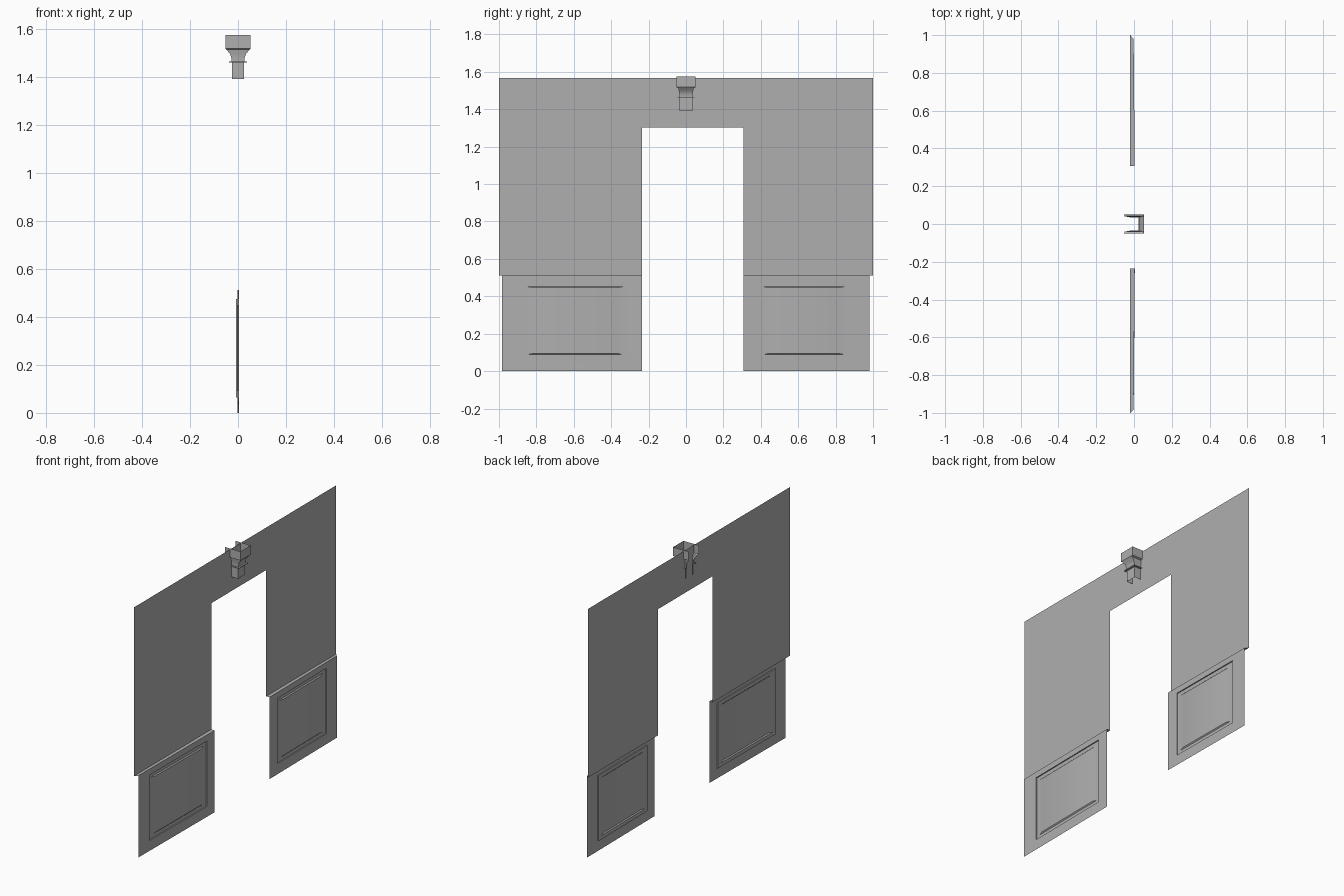
import bpy, bmesh, math

if "Cube" in bpy.data.objects:
    bpy.data.objects.remove(bpy.data.objects["Cube"])

WALL_X = -0.02
LEDGE_Z = 0.512
OPEN_L, OPEN_R, OPEN_TOP = -0.236, 0.307, 1.302
TOP = 1.568

grey = bpy.data.materials.new("dark_grey")
grey.diffuse_color = (0.43, 0.43, 0.43, 1)
grey.use_nodes = True
grey.node_tree.nodes["Principled BSDF"].inputs["Base Color"].default_value = grey.diffuse_color


def finish(name, bm):
    mesh = bpy.data.meshes.new(name)
    bm.to_mesh(mesh)
    bm.free()
    mesh.materials.append(grey)
    obj = bpy.data.objects.new(name, mesh)
    bpy.context.collection.objects.link(obj)
    return obj


def smooth(obj, degrees):
    bpy.ops.object.select_all(action='DESELECT')
    obj.select_set(True)
    bpy.context.view_layer.objects.active = obj
    bpy.ops.object.shade_smooth_by_angle(angle=math.radians(degrees))


def loft(bm, rings, closed):
    """Bridge consecutive point rings with quads; return the vertex rings."""
    vr = [[bm.verts.new(p) for p in r] for r in rings]
    n = len(vr[0])
    for a, b in zip(vr, vr[1:]):
        for i in range(n if closed else n - 1):
            j = (i + 1) % n
            bm.faces.new((a[i], a[j], b[j], b[i]))
    return vr


# Upper wall: single sheet around the doorway
bm = bmesh.new()
outline = [(-1, LEDGE_Z), (OPEN_L, LEDGE_Z), (OPEN_L, OPEN_TOP), (OPEN_R, OPEN_TOP),
           (OPEN_R, LEDGE_Z), (1, LEDGE_Z), (1, TOP), (-1, TOP)]
bm.faces.new([bm.verts.new((WALL_X, y, z)) for y, z in outline])
finish("upper_wall", bm)


# Wainscot: framed panel with recessed groove and raised field, plus mitred ledge
def wainscot(name, y0, y1, f0, f1):
    def front(y):
        # panel leans back slightly towards the outer end
        return 0.004 - 0.006 * max(0, (abs(y) - 0.3) / 0.68)

    def rect(a, b, c, d, depth):
        return [(front(y) - depth, y, z) for y, z in ((a, c), (b, c), (b, d), (a, d))]

    def inset(iy, iz, depth):
        return rect(f0 + iy, f1 - iy, 0.065 + iz, 0.475 - iz, depth)

    bm = bmesh.new()
    # the field rises steeply at top and bottom, gently at the sides
    rings = [rect(y0, y1, 0, LEDGE_Z, 0), inset(0, 0, 0), inset(0, 0, 0.007),
             inset(0.026, 0.023, 0.007), inset(0.055, 0.029, 0.001)]
    vr = loft(bm, rings, True)
    bm.faces.new(vr[-1])
    wall_y = [-1 if y < -0.9 else 1 if y > 0.9 else y for y in (y0, y1)]
    back = [bm.verts.new((WALL_X, y, LEDGE_Z)) for y in wall_y]
    bm.faces.new((vr[0][3], vr[0][2], back[1], back[0]))
    smooth(finish(name, bm), 25)


wainscot("left_wainscot", -0.983, OPEN_L, -0.875, -0.31)
wainscot("right_wainscot", OPEN_R, 0.98, 0.385, 0.875)

# Keystone bracket: U-shaped shell, open at the back; (half depth, half width, z)
profile = [(0.024, 0.035, 1.39), (0.024, 0.035, 1.459), (0.037, 0.046, 1.459),
           (0.037, 0.046, 1.464), (0.027, 0.036, 1.464), (0.028, 0.036, 1.480),
           (0.034, 0.038, 1.496), (0.049, 0.041, 1.513), (0.053, 0.051, 1.518),
           (0.053, 0.051, 1.574)]
bm = bmesh.new()
loft(bm, [[(-h, -w, z), (h, -w, z), (h, w, z), (-h, w, z)] for h, w, z in profile], False)
smooth(finish("keystone_bracket", bm), 30)
